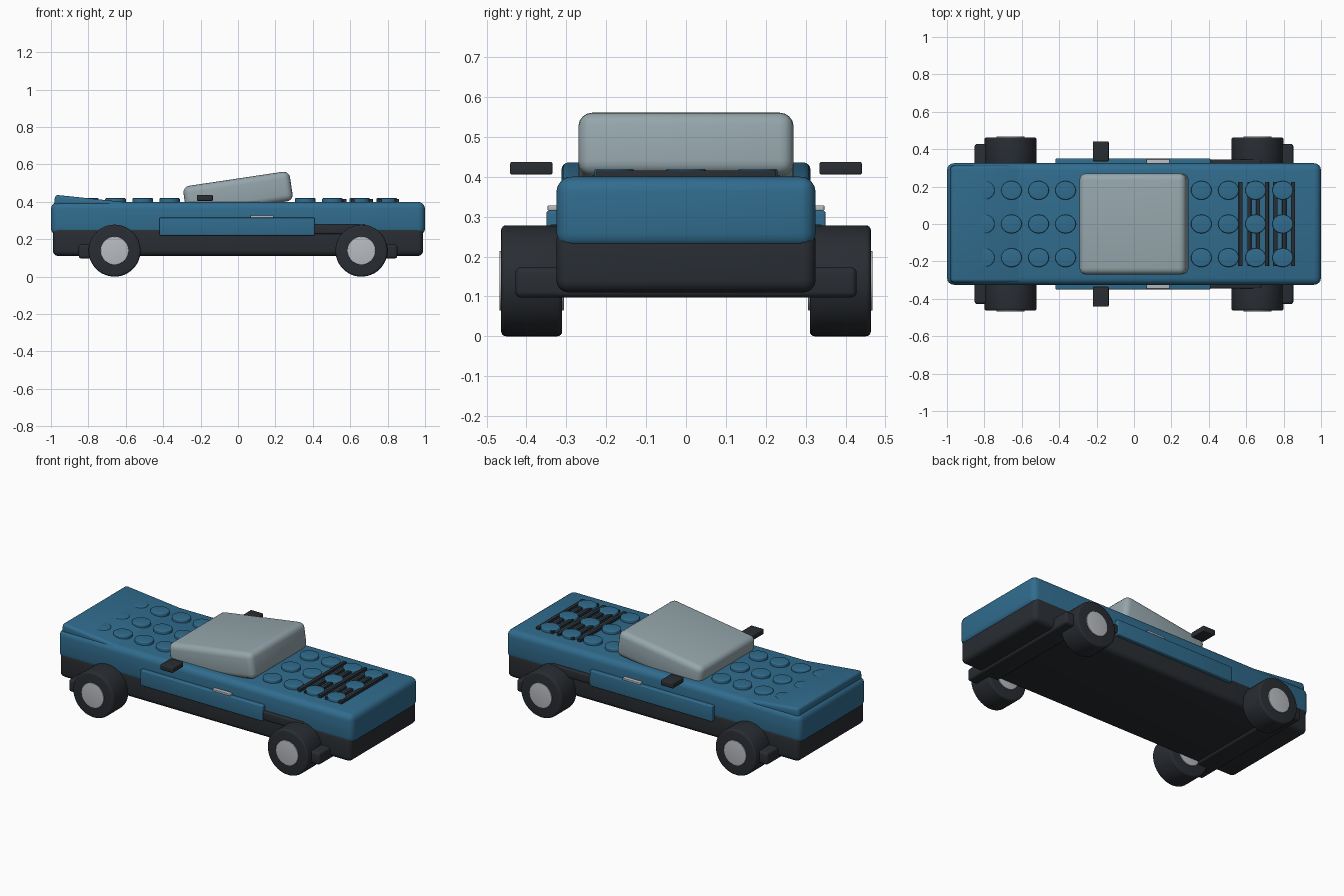
import bpy
from math import radians

if "Cube" in bpy.data.objects:
    bpy.data.objects.remove(bpy.data.objects["Cube"])


def material(name, rgb):
    m = bpy.data.materials.new(name)
    m.diffuse_color = (*rgb, 1)
    m.use_nodes = True
    m.node_tree.nodes["Principled BSDF"].inputs["Base Color"].default_value = m.diffuse_color
    return m


BLUE = material("blue_paint", (0.03, 0.15, 0.27))
DARK = material("dark_rubber", (0.022, 0.026, 0.032))
GLASS = material("smoky_glass", (0.30, 0.38, 0.41))
METAL = material("light_metal", (0.48, 0.50, 0.53))


def finish(name, mat, bevel):
    ob = bpy.context.object
    ob.name = name
    ob.data.materials.append(mat)
    bpy.ops.object.transform_apply(location=False, rotation=False, scale=True)
    if bevel:
        b = ob.modifiers.new("Bevel", 'BEVEL')
        b.width, b.segments = bevel, 4
        b.limit_method, b.angle_limit = 'ANGLE', radians(40)
        bpy.ops.object.modifier_apply(modifier=b.name)
    bpy.ops.object.shade_smooth_by_angle(angle=radians(35))
    return ob


def box(name, mat, x, y, z, bevel=0.0):
    """Rounded box given its (min, max) range on each axis."""
    r = (x, y, z)
    bpy.ops.mesh.primitive_cube_add(size=1, location=[(a + b) / 2 for a, b in r])
    bpy.context.object.scale = [abs(b - a) for a, b in r]
    return finish(name, mat, bevel)


def cylinder(name, mat, radius, depth, loc, rot=(0, 0, 0), bevel=0.0, scale=(1, 1, 1), sides=40):
    bpy.ops.mesh.primitive_cylinder_add(vertices=sides, radius=radius, depth=depth,
                                        location=loc, rotation=rot)
    bpy.context.object.scale = scale
    return finish(name, mat, bevel)


# Body shell and chassis
box("body_shell", BLUE, (-1, 1), (-0.325, 0.325), (0.22, 0.40), 0.038)
box("chassis", DARK, (-0.99, 0.99), (-0.325, 0.325), (0.11, 0.27), 0.03)

# Tilted end deck and cabin
deck = box("end_deck", BLUE, (-0.982, -0.60), (-0.312, 0.312), (0.378, 0.442), 0.018)
deck.rotation_euler.y = radians(6)
deck.location.z = 0.386
cabin = box("cabin", GLASS, (-0.288, 0.288), (-0.27, 0.27), (0.364, 0.524), 0.035)
cabin.rotation_euler.y = radians(-8.5)

# Raised studs on the top
for x in (-0.80, -0.655, -0.51, -0.366, 0.36, 0.505, 0.65, 0.795):
    for y in (-0.18, 0, 0.18):
        cylinder("stud", BLUE, 0.05, 0.04, (x, y, 0.40), bevel=0.006, scale=(1.1, 1, 1), sides=32)

# Vent slats
for i in range(7):
    x = 0.57 + i * 0.0467
    box("vent_slat", DARK, (x - 0.011, x + 0.011), (-0.225, 0.225), (0.38, 0.416), 0.003)

# Parts on both sides
for s in (-1, 1):
    box("door_panel", BLUE, (-0.42, 0.41), (s * 0.28, s * 0.35), (0.22, 0.315), 0.006)
    box("door_handle", METAL, (0.067, 0.19), (s * 0.28, s * 0.347), (0.315, 0.328), 0.003)
    box("side_intake", DARK, (0.38, 0.68), (s * 0.28, s * 0.345), (0.228, 0.28), 0.008)
    box("side_mirror", DARK, (-0.22, -0.135), (s * 0.335, s * 0.441), (0.405, 0.437), 0.005)
    for e in (-1, 1):
        at = (e * 0.66, s * 0.387, 0.139)
        turn = (radians(90), 0, 0)
        cylinder("tyre", DARK, 0.139, 0.153, at, turn, 0.012, sides=48)
        cylinder("hub", METAL, 0.075, 0.162, at, turn, 0.003)

# Cross bars at both ends
for e in (-1, 1):
    box("cross_bar", DARK, (e * 0.72, e * 0.852), (-0.428, 0.428), (0.097, 0.173), 0.015)
